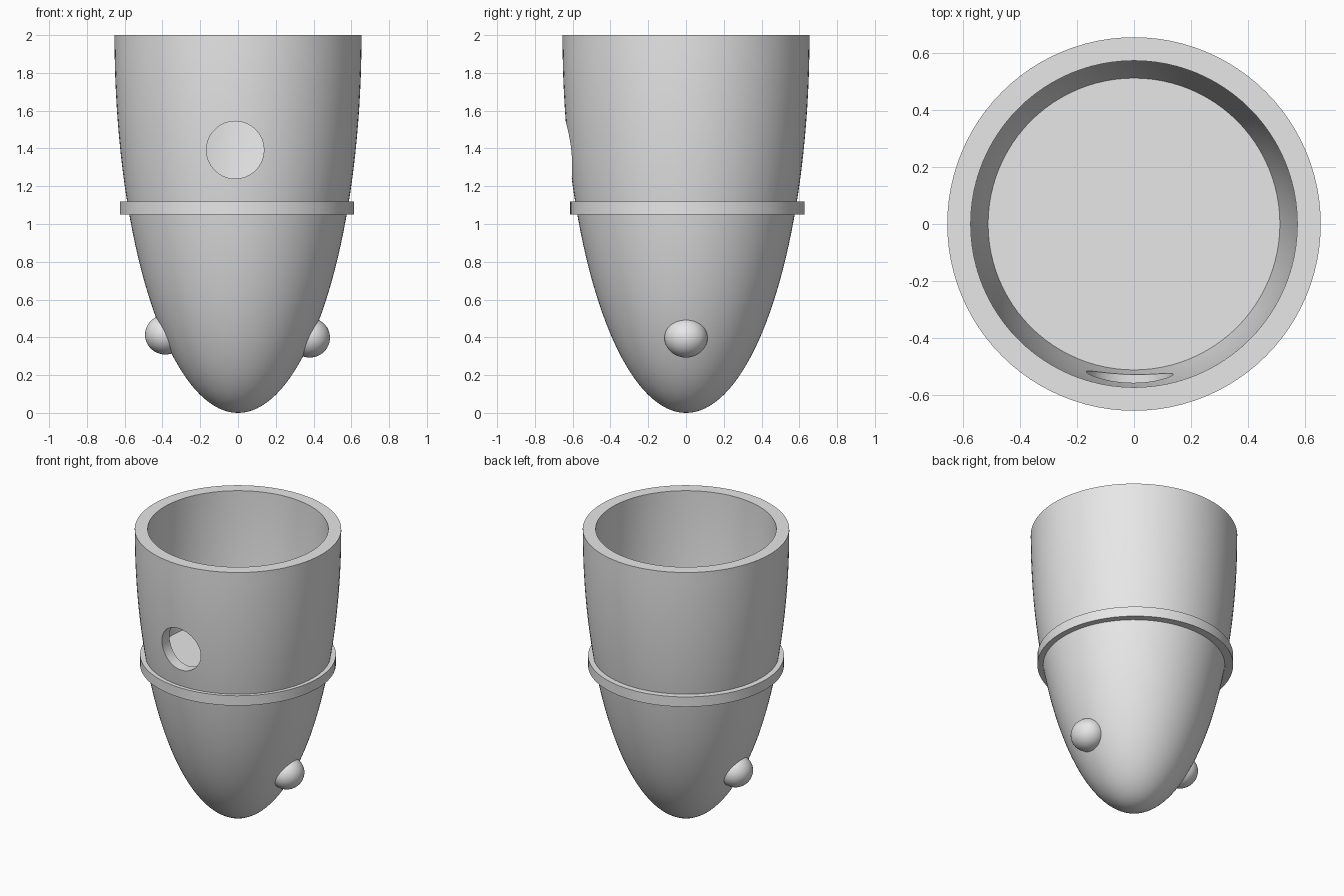
import bpy, bmesh
from math import sin, cos, pi, acos
from mathutils import Matrix

cube = bpy.data.objects.get("Cube")
if cube:
    bpy.data.objects.remove(cube, do_unlink=True)

# Single grey material
grey = bpy.data.materials.new("plain grey")
grey.use_nodes = True
colour = (0.8, 0.8, 0.8, 1)
grey.diffuse_color = colour
for node in grey.node_tree.nodes:
    if node.type == "BSDF_PRINCIPLED":
        node.inputs["Base Color"].default_value = colour


def make_object(name, bm):
    bmesh.ops.recalc_face_normals(bm, faces=bm.faces)
    mesh = bpy.data.meshes.new(name)
    bm.to_mesh(mesh)
    bm.free()
    mesh.materials.append(grey)
    obj = bpy.data.objects.new(name, mesh)
    bpy.context.collection.objects.link(obj)
    return obj


def lathe(name, profile, steps=96):
    bm = bmesh.new()
    verts = [bm.verts.new((r, 0, z)) for r, z in profile]
    edges = [bm.edges.new(pair) for pair in zip(verts, verts[1:])]
    bmesh.ops.spin(bm, geom=verts + edges, cent=(0, 0, 0), axis=(0, 0, 1),
                   angle=2 * pi, steps=steps, use_merge=False)
    bmesh.ops.remove_doubles(bm, verts=bm.verts, dist=0.0001)
    return make_object(name, bm)


def activate(obj):
    bpy.ops.object.select_all(action="DESELECT")
    obj.select_set(True)
    bpy.context.view_layer.objects.active = obj


def smooth(obj):
    activate(obj)
    bpy.ops.object.shade_smooth_by_angle()


# Half-ellipsoid shell with a hollow upper part
top, outer_r, inner_r, inner_depth, floor = 2.0, 0.654, 0.572, 1.96, 1.08
n = 40
outer = [(outer_r * sin(pi / 2 * i / n), top - top * cos(pi / 2 * i / n))
         for i in range(n + 1)]
start = acos((top - floor) / inner_depth)
angles = [pi / 2 + (start - pi / 2) * i / 16 for i in range(17)]
inner = [(inner_r * sin(a), top - inner_depth * cos(a)) for a in angles]
shell = lathe("shell", outer + inner + [(0, floor)])

# Round hole through the front wall
bm = bmesh.new()
bmesh.ops.create_cone(bm, cap_ends=True, segments=64, radius1=0.152, radius2=0.152,
                      depth=0.6, matrix=Matrix.Translation((-0.015, -0.6, 1.392))
                      @ Matrix.Rotation(pi / 2, 4, "X"))
cutter = make_object("hole_cutter", bm)
cutter.hide_render = True
cut = shell.modifiers.new("front_hole", "BOOLEAN")
cut.operation = "DIFFERENCE"
cut.solver = "EXACT"
cut.object = cutter
activate(shell)
bpy.ops.object.modifier_apply(modifier=cut.name)
bpy.data.objects.remove(cutter, do_unlink=True)
smooth(shell)

# Disc that forms both the outer band and the cavity floor
band = lathe("band_disc", [(0, 1.05), (0.62, 1.05), (0.62, 1.119), (0, 1.119)])
band.location = (-0.005, 0.007, 0)
smooth(band)

# Side knobs
for name, x, z in (("left_knob", 0.38, 0.398), ("right_knob", -0.385, 0.414)):
    bm = bmesh.new()
    bmesh.ops.create_uvsphere(bm, u_segments=48, v_segments=24, radius=1)
    bmesh.ops.scale(bm, vec=(0.107, 0.114, 0.105), verts=bm.verts)
    knob = make_object(name, bm)
    knob.location = (x, 0, z)
    smooth(knob)
